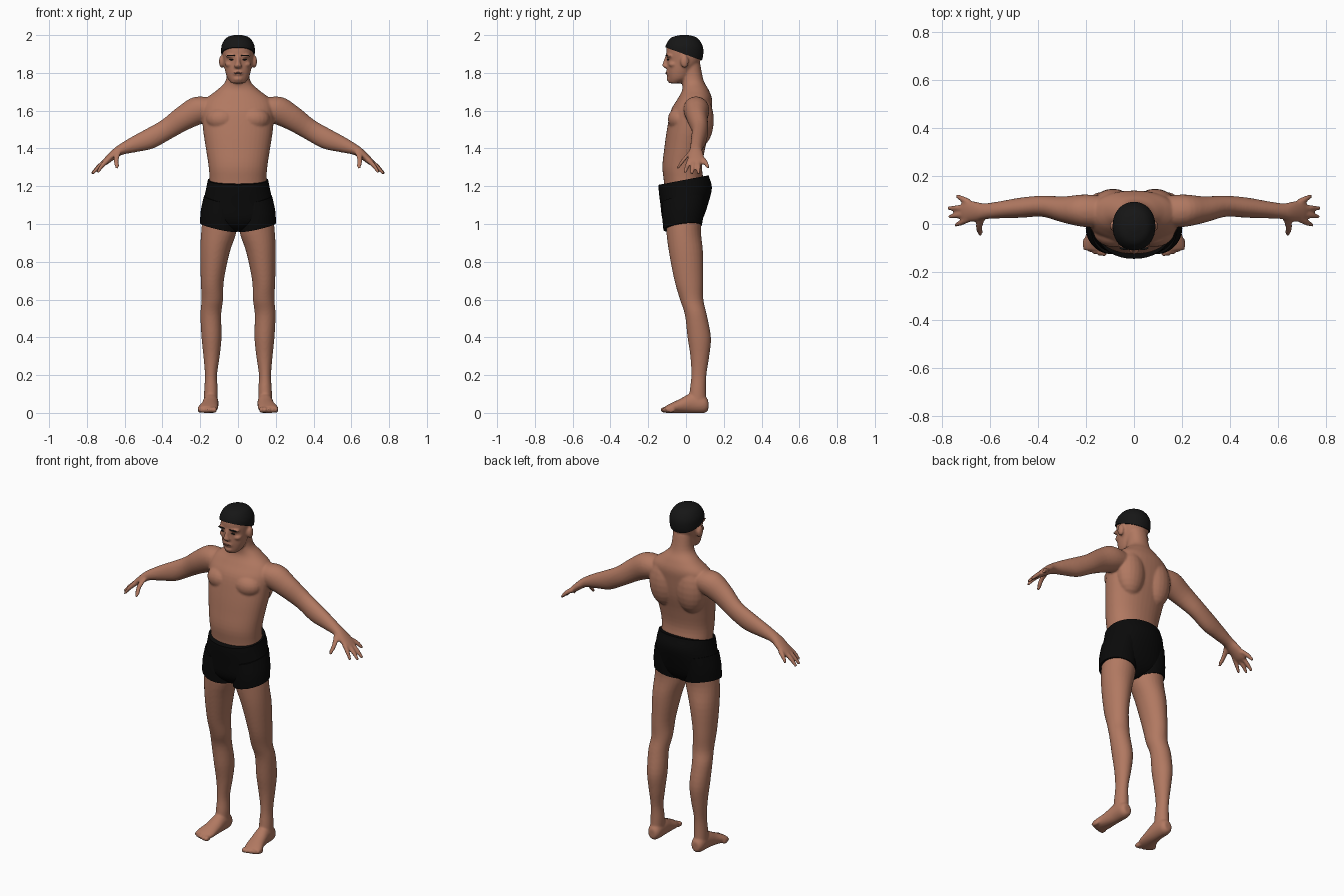
import bpy
import bmesh
from math import sin, cos, tau, copysign
from mathutils import Vector, Matrix

default_cube = bpy.data.objects.get("Cube")
if default_cube:
    bpy.data.objects.remove(default_cube, do_unlink=True)

X, Y, Z = Vector((1, 0, 0)), Vector((0, 1, 0)), Vector((0, 0, 1))
ARM_UP = Vector((.45, 0, .9))
HAND_UP = Vector((.6, 0, .75))
SIDES = (1, -1)


def material(name, colour, roughness=.8):
    mat = bpy.data.materials.new(name)
    mat.use_nodes = True
    mat.diffuse_color = (*colour, 1)
    shader = mat.node_tree.nodes["Principled BSDF"]
    shader.inputs["Base Color"].default_value = (*colour, 1)
    shader.inputs["Roughness"].default_value = roughness
    return mat


skin = material("skin", (.44, .19, .12))
black_cloth = material("black cloth", (.003, .003, .003))
black_hair = material("black hair", (.008, .008, .008))
lip_brown = material("lip brown", (.2, .075, .05))


def smooth_rows(rows, steps=4):
    """Catmull-Rom interpolation of the cross-section rows."""
    rows = [Vector(row) for row in rows]
    padded = [rows[0], *rows, rows[-1]]
    result = []
    for p, q, r, s in zip(padded, padded[1:], padded[2:], padded[3:]):
        for i in range(steps):
            t = i / steps
            result.append(q + (r - p) * t / 2
                          + (p * 2 - q * 5 + r * 4 - s) * t * t / 2
                          + (q * 3 - p - r * 3 + s) * t ** 3 / 2)
    return result + [rows[-1]]


def loft(bm, rows, a, b, side=1, power=1, count=28):
    """Skin closed ellipses; each row is centre x, y, z, radius along a, radius along b."""
    rings = []
    for row in smooth_rows(rows):
        ring = []
        for k in range(count):
            c, s = cos(tau * k / count), sin(tau * k / count)
            c, s = copysign(abs(c) ** power, c), copysign(abs(s) ** power, s)
            p = Vector(row[:3]) + a * (row[3] * c) + b * (row[4] * s)
            ring.append(bm.verts.new((p.x * side, p.y, p.z)))
        rings.append(ring)
    for low, high in zip(rings, rings[1:]):
        for k in range(count):
            n = (k + 1) % count
            bm.faces.new((low[k], low[n], high[n], high[k]))
    bm.faces.new(rings[0])
    bm.faces.new(rings[-1])


def ball(bm, centre, radii, side=1):
    place = Matrix.Translation((centre[0] * side, centre[1], centre[2]))
    bmesh.ops.create_uvsphere(bm, u_segments=20, v_segments=12, radius=1,
                              matrix=place @ Matrix.Diagonal((*radii, 1)))


def finish(bm, name, mat, voxel=None, relax=5):
    bmesh.ops.recalc_face_normals(bm, faces=bm.faces)
    mesh = bpy.data.meshes.new(name)
    bm.to_mesh(mesh)
    bm.free()
    mesh.materials.append(mat)
    for face in mesh.polygons:
        face.use_smooth = True
    obj = bpy.data.objects.new(name, mesh)
    bpy.context.collection.objects.link(obj)
    if voxel:
        blend = obj.modifiers.new("blend", 'REMESH')
        blend.mode = 'VOXEL'
        blend.voxel_size = voxel
        blend.use_smooth_shade = True
        soften = obj.modifiers.new("soften", 'SMOOTH')
        soften.factor = .5
        soften.iterations = relax
    return obj


# Body: all skin parts overlap and are blended into one surface
body = bmesh.new()

# Torso and neck
loft(body, [(0, -.02, 1.08, .16, .10), (0, -.01, 1.2, .15, .105),
            (0, -.02, 1.3, .155, .105), (0, -.007, 1.4, .17, .108),
            (0, .012, 1.5, .185, .113), (0, .028, 1.6, .19, .108),
            (0, .046, 1.66, .172, .092), (0, .05, 1.71, .11, .07),
            (0, .035, 1.76, .064, .058), (0, .02, 1.85, .057, .055)],
     X, Y, power=.92, count=40)

# Head
head_rows = [(0, -.06, 1.745, .034, .03), (0, -.04, 1.77, .055, .055),
             (0, -.03, 1.81, .068, .07), (0, -.013, 1.86, .077, .088),
             (0, -.01, 1.91, .082, .095), (0, -.01, 1.95, .078, .088),
             (0, -.01, 1.98, .053, .06), (0, -.01, 1.994, .01, .01)]
loft(body, head_rows, X, Y, power=.95, count=40)

# Nose and chin
loft(body, [(0, -.1, 1.888, .01, .01), (0, -.108, 1.855, .012, .014),
            (0, -.112, 1.837, .02, .014), (0, -.1, 1.824, .015, .01)], X, Y)
ball(body, (0, -.085, 1.768), (.026, .018, .016))
ball(body, (0, -.094, 1.8), (.028, .013, .016))

for side in SIDES:
    # Brow ridge, cheekbone and ear
    ball(body, (.035, -.086, 1.89), (.032, .02, .01), side)
    ball(body, (.045, -.068, 1.845), (.024, .024, .016), side)
    ball(body, (.086, -.008, 1.86), (.015, .022, .034), side)

    # Chest and shoulder blade
    ball(body, (.085, -.03, 1.555), (.085, .066, .065), side)
    ball(body, (.088, .075, 1.55), (.088, .072, .14), side)

    # Arm and palm
    loft(body, [(.1, .05, 1.615, .06, .06), (.2, .055, 1.605, .068, .074),
                (.29, .06, 1.56, .055, .065), (.38, .074, 1.5, .044, .055),
                (.47, .068, 1.45, .042, .054), (.55, .06, 1.42, .036, .042),
                (.62, .053, 1.393, .033, .028), (.655, .052, 1.37, .04, .024),
                (.70, .055, 1.332, .046, .018), (.718, .056, 1.318, .036, .012)],
         Y, ARM_UP, side)

    # Fingers, then the thumb
    for root_y, tip in ((.022, (.745, -.005, 1.272)), (.044, (.771, .031, 1.266)),
                        (.066, (.775, .066, 1.266)), (.09, (.74, .117, 1.296))):
        root = Vector((.685, root_y, 1.343))
        middle = root.lerp(Vector(tip), .55) + Z * .006
        loft(body, [(*root, .014, .015), (*middle, .013, .013), (*tip, .008, .008)],
             Y, HAND_UP, side, count=12)
    loft(body, [(.635, .03, 1.385, .02, .02), (.645, -.008, 1.345, .016, .016),
                (.642, -.032, 1.312, .013, .013), (.64, -.045, 1.292, .008, .008)],
         X, HAND_UP.cross(X), side, count=12)

    # Leg
    loft(body, [(.095, -.01, 1.1, .1, .085), (.1, -.013, .97, .092, .094),
                (.122, 0, .85, .09, .078), (.136, .015, .7, .076, .061),
                (.136, .03, .6, .062, .057), (.144, .052, .52, .058, .055),
                (.14, .07, .4, .062, .053), (.14, .073, .3, .05, .043),
                (.143, .068, .2, .04, .032), (.143, .063, .12, .043, .036),
                (.145, .06, .04, .05, .036)], Y, X, side)

    # Foot and toes
    loft(body, [(.143, .118, .04, .022, .027), (.143, .095, .045, .037, .046),
                (.144, .03, .051, .041, .053), (.15, -.03, .037, .046, .038),
                (.16, -.08, .025, .053, .026), (.165, -.108, .018, .046, .018)],
         X, Z, side)
    for i in range(5):
        ball(body, (.124 + i * .02, -.112 + i * i * .002, .016),
             (.013 - i * .0008, .024, .016), side)

finish(body, "body", skin, voxel=.006)

# Hair: a slightly larger skull cut along a sloping hairline
hair = bmesh.new()
grow = .007
loft(hair, [(x, y, z + grow * (z > 1.97), a + grow, b + grow)
            for x, y, z, a, b in head_rows], X, Y, power=.95, count=40)
bmesh.ops.bisect_plane(hair, geom=hair.verts[:] + hair.edges[:] + hair.faces[:],
                       plane_co=(0, -.1, 1.932), plane_no=(0, .36, 1),
                       clear_inner=True)
bmesh.ops.holes_fill(hair, edges=[e for e in hair.edges if e.is_boundary])
hair_cap = finish(hair, "hair", black_hair)

# Shorts: hips cut by a sloping waistline, and two short legs with tilted hems
hips = bmesh.new()
loft(hips, [(0, -.01, 1.3, .15, .12), (0, -.008, 1.25, .157, .13),
            (0, -.004, 1.19, .168, .141), (0, -.01, 1.1, .188, .125),
            (0, -.018, 1.03, .196, .108), (0, -.02, .99, .13, .085),
            (0, -.02, .96, .03, .05)], X, Y, power=.95, count=40)
bmesh.ops.bisect_plane(hips, geom=hips.verts[:] + hips.edges[:] + hips.faces[:],
                       plane_co=(0, 0, 1.235), plane_no=(0, -.19, 1),
                       clear_outer=True)
bmesh.ops.holes_fill(hips, edges=[e for e in hips.edges if e.is_boundary])
finish(hips, "shorts_hips", black_cloth)

hems = bmesh.new()
for side in SIDES:
    loft(hems, [(.095, -.01, 1.13, .115, .085), (.1, -.015, 1.05, .11, .097),
                (.101, -.018, .982, .102, .1)],
         Y + Z * .12, X + Z * .22, side)
finish(hems, "shorts_legs", black_cloth)

# Eyebrows and eyes
face = bmesh.new()
for side in SIDES:
    ball(face, (.036, -.1, 1.892), (.025, .008, .004), side)
    ball(face, (.034, -.095, 1.87), (.013, .006, .0035), side)
finish(face, "eyebrows_and_eyes", black_hair)

# Mouth
mouth = bmesh.new()
ball(mouth, (0, -.103, 1.799), (.022, .006, .005))
finish(mouth, "mouth", lip_brown)

# Keep the waist and hem edges crisp
bpy.ops.object.select_all(action='DESELECT')
for name in ("hair", "shorts_hips", "shorts_legs"):
    part = bpy.data.objects[name]
    part.select_set(True)
    bpy.context.view_layer.objects.active = part
bpy.ops.object.shade_smooth_by_angle(angle=.9)
